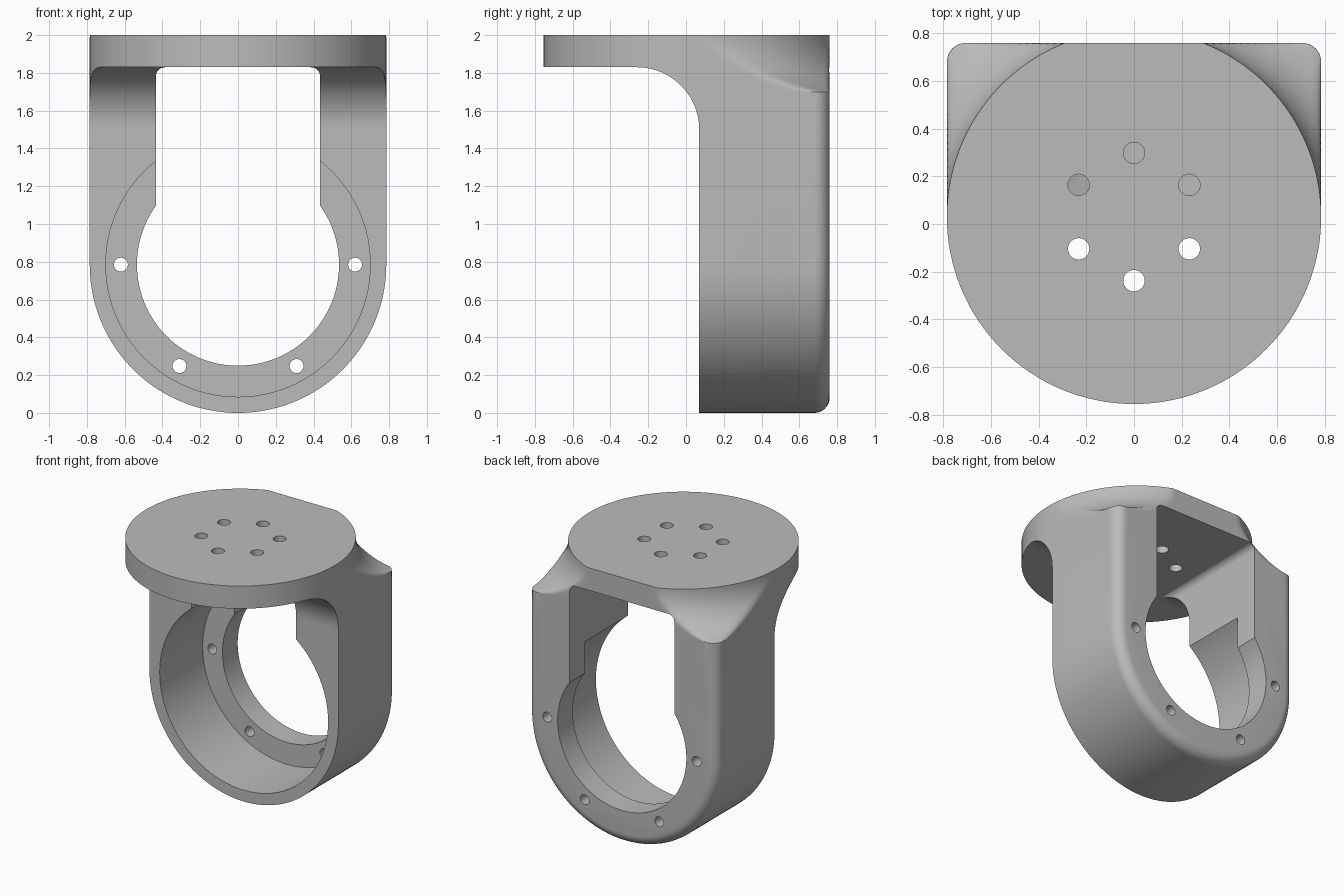
import bpy, bmesh
from math import sin, cos, pi, sqrt, hypot

if "Cube" in bpy.data.objects:
    bpy.data.objects.remove(bpy.data.objects["Cube"], do_unlink=True)

R = 0.785          # outer radius of ring and plate, half width of the arms
CY = 0.03          # y of the plate axis
FRONT, BACK, TOP = 0.07, 0.76, 2.0
ROUND = 0.08       # rounding of the rear rim
JOIN = 1.5         # height where the arms meet the shoulders
UNDER = 1.83       # underside of the plate
COVE = 0.3         # radius of the hollow shoulders

grey = bpy.data.materials.new("machined grey")
grey.use_nodes = True
grey.diffuse_color = (0.5, 0.5, 0.5, 1)
grey.node_tree.nodes["Principled BSDF"].inputs["Base Color"].default_value = (0.5, 0.5, 0.5, 1)


def loft(name, rings):
    """Closed solid through rings of equal point count."""
    bm = bmesh.new()
    loops = [[bm.verts.new(p) for p in ring] for ring in rings]
    n = len(loops[0])
    for a, b in zip(loops, loops[1:]):
        for i in range(n):
            j = (i + 1) % n
            bm.faces.new((a[i], a[j], b[j], b[i]))
    bm.faces.new(loops[0])
    bm.faces.new(loops[-1])
    bmesh.ops.triangulate(bm, faces=[f for f in bm.faces if len(f.verts) == 4])
    bmesh.ops.recalc_face_normals(bm, faces=bm.faces)
    mesh = bpy.data.meshes.new(name)
    bm.to_mesh(mesh)
    bm.free()
    mesh.materials.append(grey)
    obj = bpy.data.objects.new(name, mesh)
    bpy.context.collection.objects.link(obj)
    return obj


def combine(target, tool, operation="DIFFERENCE"):
    mod = target.modifiers.new("combine", "BOOLEAN")
    mod.operation, mod.solver, mod.object = operation, "EXACT", tool
    bpy.context.view_layer.objects.active = target
    bpy.ops.object.modifier_apply(modifier=mod.name)
    bpy.data.objects.remove(tool, do_unlink=True)


def circle(x, y, r, n):
    return [(x + r * cos(2 * pi * i / n), y + r * sin(2 * pi * i / n)) for i in range(n)]


def along_y(name, profile, y0, y1):
    return loft(name, [[(x, y, z) for x, z in profile] for y in (y0, y1)])


def along_z(name, profile, z0, z1):
    return loft(name, [[(x, y, z) for x, y in profile] for z in (z0, z1)])


# Ring with straight arms: U outlines stacked in y, shrinking over the rear rim
def u_ring(y, inset):
    r = R - inset
    arc = [(r * cos(pi + pi * i / 72), y, R + r * sin(pi + pi * i / 72)) for i in range(73)]
    return [(-r, y, JOIN)] + arc + [(r, y, JOIN)]


rim = [pi / 2 * i / 8 for i in range(9)]
arms = loft("ring_body", [u_ring(FRONT, 0)] +
            [u_ring(BACK - ROUND + ROUND * sin(t), ROUND * (1 - cos(t))) for t in rim])

# Shoulders and plate: half rounded rectangle blending up into a disc
depth = BACK - CY
half = [(R, (depth - ROUND) * i / 20) for i in range(20)]
half += [(R - ROUND + ROUND * cos(t), depth - ROUND + ROUND * sin(t)) for t in rim]
half += [((R - ROUND) * (1 - i / 24), depth) for i in range(1, 24)]
rear = half + [(0, depth)] + [(-x, y) for x, y in reversed(half)]
front = [(R * cos(pi + pi * i / 64), R * sin(pi + pi * i / 64)) for i in range(1, 64)]


def section(z, limit, soft):
    ring = []
    for x, y in rear:
        d = hypot(x, y)
        h = max(soft - abs(d - limit), 0) / soft
        s = (min(d, limit) - h * h * soft / 4) / d
        ring.append((x * s, CY + y * s, z))
    return ring + [(x, CY + y, z) for x, y in front]


rings = []
for i in range(25):
    u = pi / 2 * i / 24
    rings.append(section(TOP - COVE * sin(u), R + COVE * (1 - cos(u)), 0.001 + 0.06 * (1 - cos(u))))
rings.append(section(JOIN, 9, 0.001))
bracket = loft("bracket", rings)

# Clear the space below the plate, leaving a large curve into the arms
reach = UNDER - JOIN
sweep = [(FRONT - reach * (1 - cos(t)), JOIN + reach * sin(t))
         for t in [pi / 2 * i / 24 for i in range(25)]]
clearance = [(-1, 1.4), (FRONT, 1.4)] + sweep + [(-1, UNDER)]
combine(bracket, loft("front_clearance", [[(x, y, z) for y, z in clearance] for x in (-1, 1)]))
combine(bracket, arms, "UNION")

# Slot between the arms with rounded upper corners
w, c = 0.435, 0.05
right = [(w, R)] + [(w - c + c * cos(t), UNDER - c + c * sin(t)) for t in rim]
slot = right + [(-x, z) for x, z in reversed(right)]
combine(bracket, along_y("slot", slot, -1.1, 1.1))

# Stepped bore of the ring
combine(bracket, along_y("wide_bore", circle(0, R, 0.70, 96), -1.2, 0.58))
combine(bracket, along_y("through_bore", circle(0, R, 0.535, 96), -1.2, 1.2))

# Screw holes in the rear lip and in the plate
for k in (0, 3, 4, 5):
    a = k * pi / 3
    combine(bracket, along_y("lip_hole", circle(0.62 * cos(a), R + 0.62 * sin(a), 0.037, 24), 0.4, 1))
for k in range(6):
    a = pi / 2 + k * pi / 3
    combine(bracket, along_z("plate_hole", circle(0.268 * cos(a), CY + 0.268 * sin(a), 0.045, 24), 1.7, 2.2))

# Smooth curved walls, crisp edges
bpy.ops.object.select_all(action="DESELECT")
bracket.select_set(True)
bpy.context.view_layer.objects.active = bracket
bpy.ops.object.shade_smooth_by_angle(angle=pi / 6)
